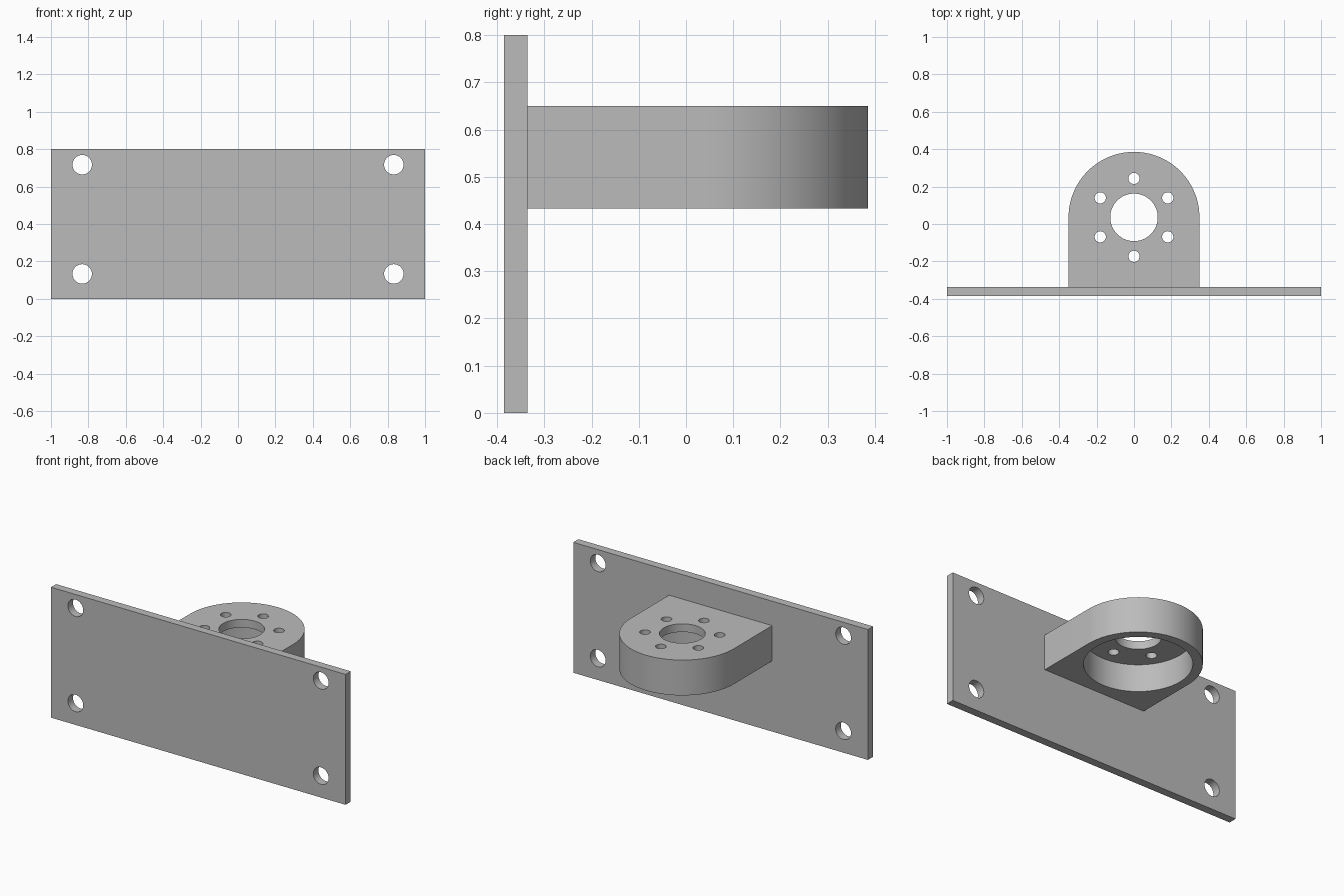
import bpy, bmesh
from math import pi, sin, cos, radians
from mathutils import Vector

if "Cube" in bpy.data.objects:
    bpy.data.objects.remove(bpy.data.objects["Cube"], do_unlink=True)

# Key dimensions
BACK, PLATE_T = -0.3855, 0.05
PLATE_H = 0.8
BOSS_Y, BOSS_R = 0.0355, 0.35
BOSS_LOW, BOSS_TOP, WEB_T = 0.433, 0.65, 0.05

grey = bpy.data.materials.new("plain_grey")
grey.use_nodes = True
colour = (0.5, 0.5, 0.5, 1)
grey.diffuse_color = colour
grey.node_tree.nodes["Principled BSDF"].inputs["Base Color"].default_value = colour


def prism(name, outline, depth):
    """Extrude a closed 3D outline along the depth vector."""
    bm = bmesh.new()
    face = bm.faces.new([bm.verts.new(p) for p in outline])
    new = bmesh.ops.extrude_face_region(bm, geom=[face])["geom"]
    bmesh.ops.translate(bm, vec=Vector(depth),
                        verts=[v for v in new if isinstance(v, bmesh.types.BMVert)])
    bmesh.ops.recalc_face_normals(bm, faces=bm.faces)
    mesh = bpy.data.meshes.new(name)
    bm.to_mesh(mesh)
    bm.free()
    obj = bpy.data.objects.new(name, mesh)
    bpy.context.collection.objects.link(obj)
    mesh.materials.append(grey)
    return obj


def circle(x, y, r, n):
    return [(x + r * cos(2 * pi * i / n), y + r * sin(2 * pi * i / n)) for i in range(n)]


def cut(target, outline, depth):
    """Subtract a prism from the target and discard the cutter."""
    cutter = prism("cutter", outline, depth)
    cutter.hide_render = True
    mod = target.modifiers.new("cut", "BOOLEAN")
    mod.operation, mod.solver, mod.object = "DIFFERENCE", "EXACT", cutter
    bpy.context.view_layer.objects.active = target
    bpy.ops.object.modifier_apply(modifier=mod.name)
    bpy.data.objects.remove(cutter, do_unlink=True)


# Mounting plate with four corner holes
plate = prism("mounting_plate",
              [(x, BACK, z) for x, z in ((-1, 0), (1, 0), (1, PLATE_H), (-1, PLATE_H))],
              (0, PLATE_T, 0))
for x in (-0.833, 0.833):
    for z in (0.133, 0.717):
        cut(plate, [(a, BACK - 0.1, b) for a, b in circle(x, z, 0.052, 48)], (0, 0.3, 0))

# Round-ended bracket projecting from the plate
arc = [radians(180 * i / 64) for i in range(65)]
profile = [(BOSS_R * cos(a), BOSS_Y + BOSS_R * sin(a)) for a in arc]
profile += [(-BOSS_R, BACK + PLATE_T), (BOSS_R, BACK + PLATE_T)]
bracket = prism("motor_bracket", [(x, y, BOSS_LOW) for x, y in profile],
                (0, 0, BOSS_TOP - BOSS_LOW))

# Wide pocket from below, leaving a thin web on top
cut(bracket, [(x, y, BOSS_LOW - 0.1) for x, y in circle(0, BOSS_Y, 0.296, 96)],
    (0, 0, BOSS_TOP - WEB_T - BOSS_LOW + 0.1))

# Centre hole and ring of six screw holes through the web
holes = [(0, BOSS_Y, 0.127, 64)]
holes += [(x, y, 0.03, 32) for x, y in circle(0, 0, 0.2083, 12)[1::2]]
for i, (x, y, r, n) in enumerate(holes):
    cy = y if i == 0 else y + BOSS_Y
    cut(bracket, [(a, b, BOSS_TOP - 0.1) for a, b in circle(x, cy, r, n)], (0, 0, 0.2))

# Smooth the curved walls, keep the edges sharp
for obj in (plate, bracket):
    bpy.ops.object.select_all(action="DESELECT")
    obj.select_set(True)
    bpy.context.view_layer.objects.active = obj
    bpy.ops.object.shade_smooth_by_angle(angle=radians(30))
